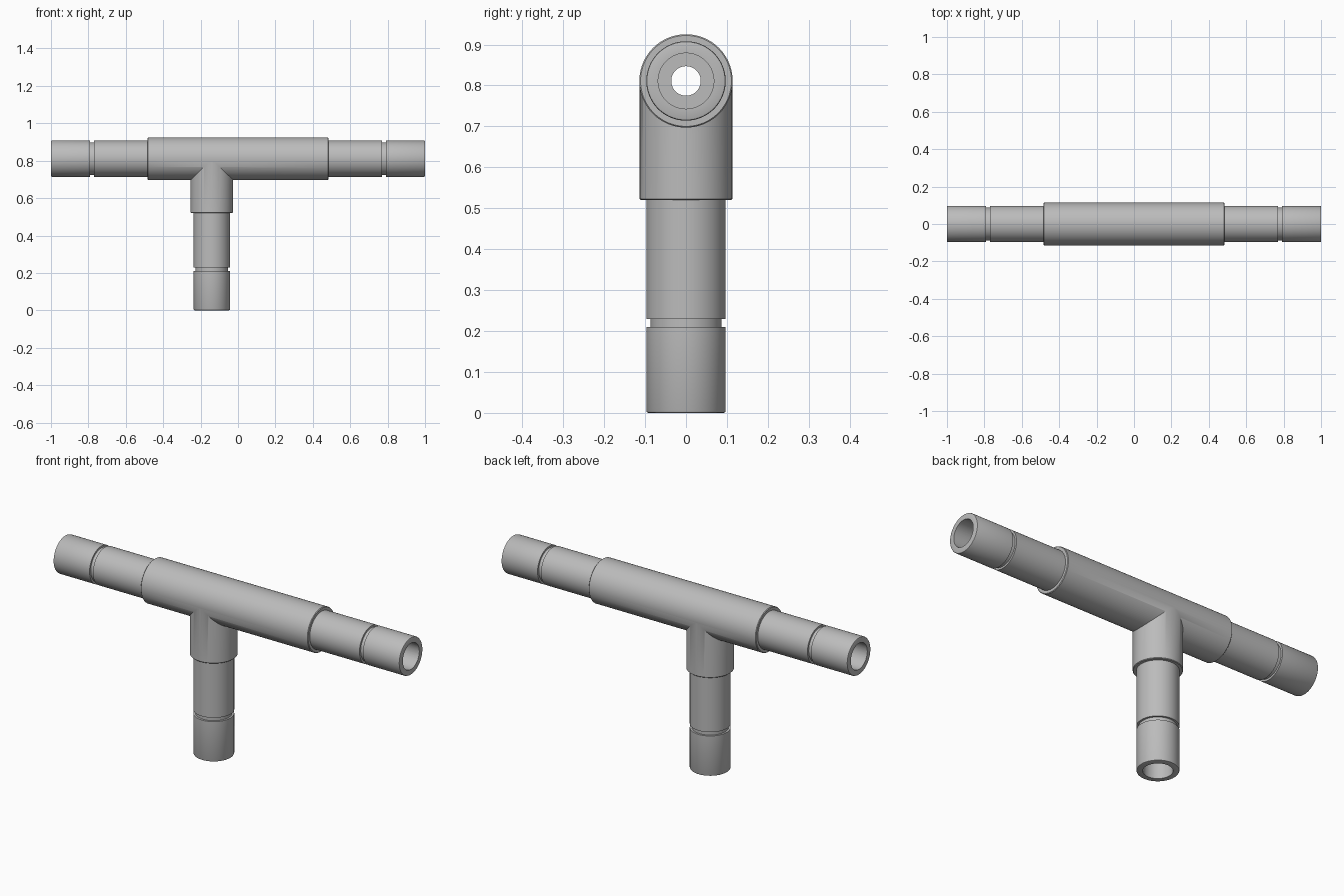
import bpy, bmesh, math
from mathutils import Matrix

if "Cube" in bpy.data.objects:
    bpy.data.objects.remove(bpy.data.objects["Cube"], do_unlink=True)

AXIS_Z, STEM_X = 0.811, -0.14
COLLAR, TUBE, GROOVE, BORE, CORE = 0.114, 0.097, 0.087, 0.068, 0.036

grey = bpy.data.materials.new("pipe_grey")
grey.use_nodes = True
colour = (0.5, 0.5, 0.5, 1)
grey.diffuse_color = colour
grey.node_tree.nodes["Principled BSDF"].inputs["Base Color"].default_value = colour


def lathe(name, profile, matrix, steps=96):
    """Revolve (radius, height) points, starting and ending on the axis."""
    bm = bmesh.new()
    verts = [bm.verts.new((r, 0, h)) for r, h in profile]
    edges = [bm.edges.new(pair) for pair in zip(verts, verts[1:])]
    bmesh.ops.spin(bm, geom=verts + edges, cent=(0, 0, 0), axis=(0, 0, 1),
                   angle=2 * math.pi, steps=steps)
    bmesh.ops.remove_doubles(bm, verts=bm.verts, dist=1e-5)
    bmesh.ops.recalc_face_normals(bm, faces=bm.faces)
    bmesh.ops.transform(bm, matrix=matrix, verts=bm.verts)
    mesh = bpy.data.meshes.new(name)
    bm.to_mesh(mesh)
    bm.free()
    mesh.materials.append(grey)
    obj = bpy.data.objects.new(name, mesh)
    bpy.context.collection.objects.link(obj)
    return obj


def arm(end, groove, collar_end, collar):
    """Outer profile of one spigot, from its open end to its collar."""
    e = 0.005
    return [(0, end), (TUBE - e, end), (TUBE - 0.0015, end - 0.0015), (TUBE, end - e),
            (TUBE, groove + 0.01), (GROOVE, groove + 0.01),
            (GROOVE, groove - 0.01), (TUBE, groove - 0.01),
            (TUBE, collar_end), (collar - 0.003, collar_end),
            (collar, collar_end - 0.003)]


def combine(target, tool, operation):
    mod = target.modifiers.new(operation.lower(), "BOOLEAN")
    mod.operation, mod.solver, mod.object = operation, "EXACT", tool
    bpy.ops.object.select_all(action="DESELECT")
    bpy.context.view_layer.objects.active = target
    target.select_set(True)
    bpy.ops.object.modifier_apply(modifier=mod.name)
    bpy.data.objects.remove(tool, do_unlink=True)


along_x = Matrix.Translation((0, 0, AXIS_Z)) @ Matrix.Rotation(math.pi / 2, 4, "Y")
downward = Matrix.Translation((STEM_X, 0, AXIS_Z)) @ Matrix.Rotation(math.pi, 4, "X")

# Straight run with a collar in the middle and a spigot at each end
half = arm(1.0, 0.78, 0.483, COLLAR)
tee = lathe("tee_fitting", half + [(r, -h) for r, h in reversed(half)], along_x)

# Branch of the same section, mitred into the run
branch = arm(AXIS_Z, AXIS_Z - 0.22, AXIS_Z - 0.52, COLLAR - 0.0008)
combine(tee, lathe("branch", branch + [(COLLAR - 0.0008, 0), (0, 0)], downward), "UNION")

# Stepped bores: wide in the spigots, narrow through the collars
mouth = [(0, 1.05), (BORE, 1.05), (BORE, 0.483), (CORE, 0.483)]
combine(tee, lathe("run_bore", mouth + [(r, -h) for r, h in reversed(mouth)], along_x),
        "DIFFERENCE")
mouth = [(0, 0.85), (BORE, 0.85), (BORE, AXIS_Z - 0.52), (CORE, AXIS_Z - 0.52)]
combine(tee, lathe("branch_bore", mouth + [(CORE, 0), (0, 0)], downward), "DIFFERENCE")

bpy.ops.object.shade_smooth_by_angle(angle=math.radians(30))
